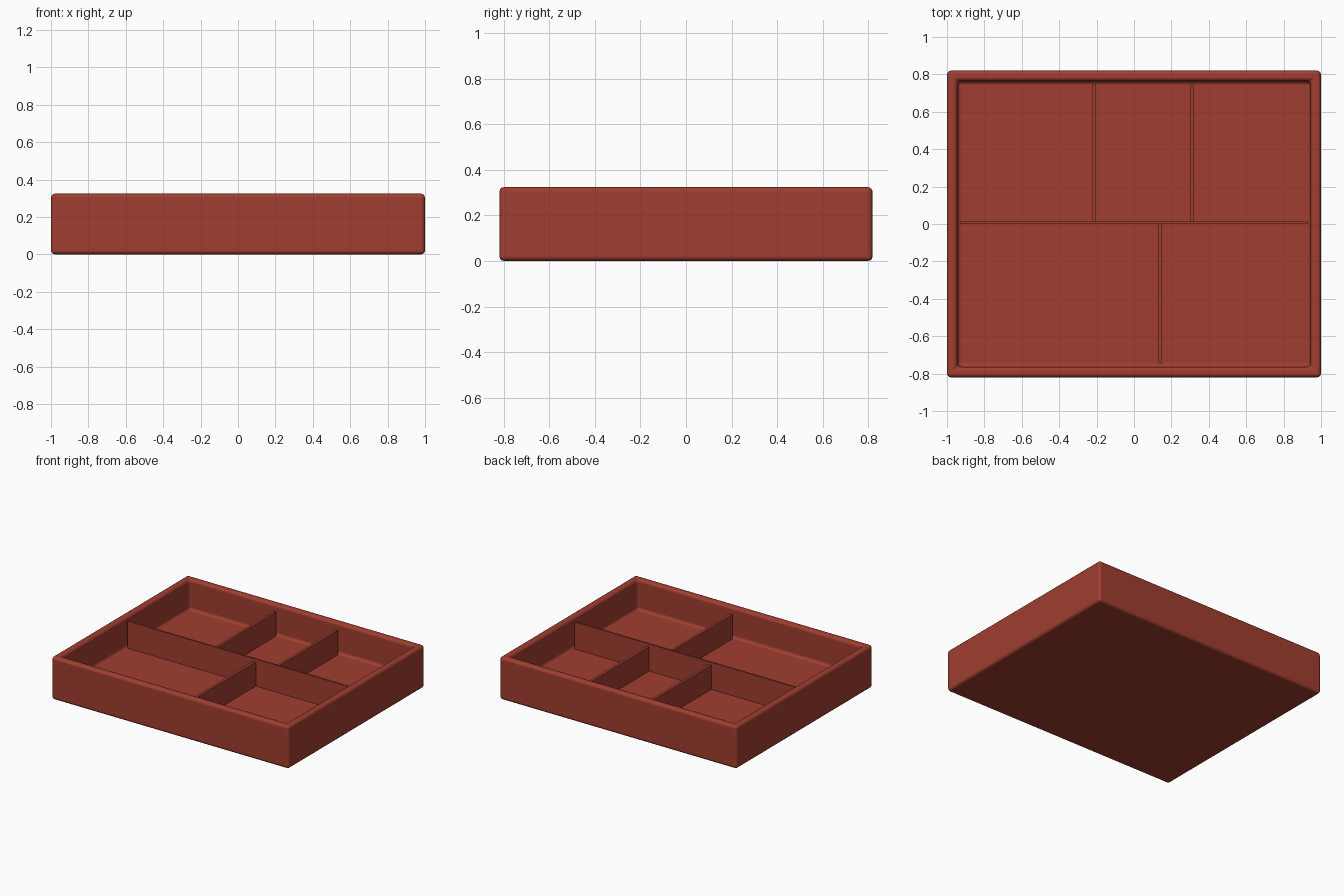
import bpy, bmesh

if "Cube" in bpy.data.objects:
    bpy.data.objects.remove(bpy.data.objects["Cube"])

HX, HY, HEIGHT = 1.0, 0.82, 0.325   # outer half sizes and height
WALL, FLOOR = 0.08, 0.095           # wall thickness, floor level
LONG_TOP, SHORT_TOP = 0.30, 0.28    # divider heights
IX, IY = HX - WALL, HY - WALL

red = bpy.data.materials.new("brick red")
red.diffuse_color = (0.352, 0.048, 0.030, 1)
red.use_nodes = True
red.node_tree.nodes["Principled BSDF"].inputs["Base Color"].default_value = red.diffuse_color


def finish(name, bm):
    mesh = bpy.data.meshes.new(name)
    bm.to_mesh(mesh)
    bm.free()
    mesh.materials.append(red)
    obj = bpy.data.objects.new(name, mesh)
    bpy.context.collection.objects.link(obj)
    return obj


def box(x0, x1, y0, y1, z0, z1):
    bm = bmesh.new()
    bmesh.ops.create_cube(bm, size=1)
    for v in bm.verts:
        v.co.x = x1 if v.co.x > 0 else x0
        v.co.y = y1 if v.co.y > 0 else y0
        v.co.z = z1 if v.co.z > 0 else z0
    return bm


# Tray: a block with its top inset and pushed down, all edges rounded
bm = box(-HX, HX, -HY, HY, 0, HEIGHT)
bm.normal_update()
top = next(f for f in bm.faces if f.normal.z > 0.5)
bmesh.ops.inset_region(bm, faces=[top], thickness=WALL)
ext = bmesh.ops.extrude_face_region(bm, geom=[top])
for v in (g for g in ext["geom"] if isinstance(g, bmesh.types.BMVert)):
    v.co.z = FLOOR
if top.is_valid:
    bmesh.ops.delete(bm, geom=[top], context="FACES_ONLY")
bmesh.ops.recalc_face_normals(bm, faces=bm.faces)
for f in bm.faces:
    f.smooth = True
tray = finish("tray", bm)
bevel = tray.modifiers.new("rounded edges", "BEVEL")
bevel.width = 0.022
bevel.segments = 3
bevel.limit_method = "ANGLE"
bevel.harden_normals = True

# Long divider across the tray
finish("long_divider", box(-IX - 0.01, IX + 0.01, 0.0, 0.014, FLOOR - 0.01, LONG_TOP))

# Short dividers: two behind the long one, one in front
for name, x, y0, y1 in (
    ("back_left_divider", -0.213, 0.012, IY + 0.005),
    ("back_right_divider", 0.31, 0.012, IY + 0.005),
    ("front_divider", 0.14, -IY - 0.005, 0.002),
):
    finish(name, box(x - 0.01, x + 0.01, y0, y1, FLOOR - 0.01, SHORT_TOP))
